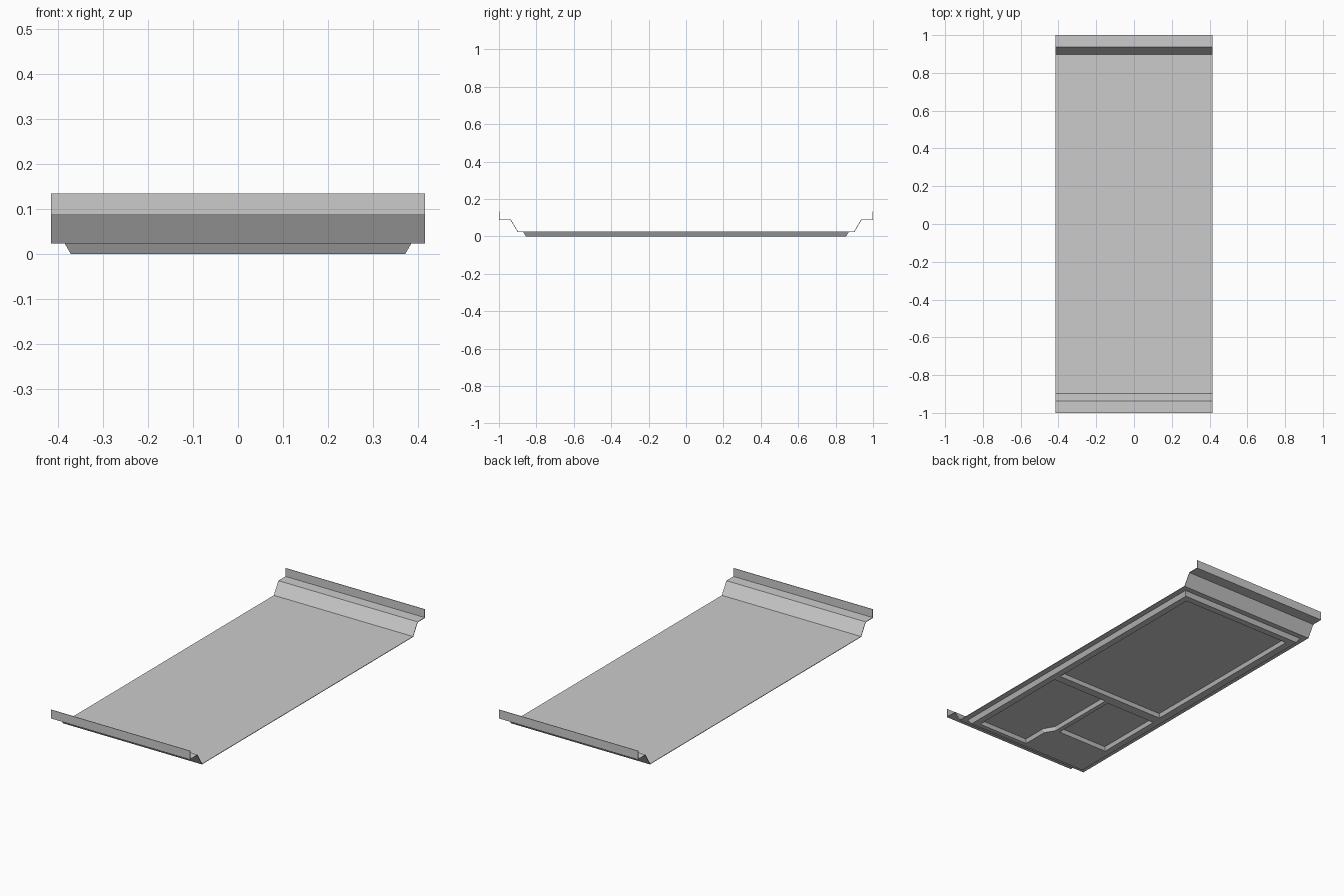
import bpy, bmesh
from mathutils import Vector

if "Cube" in bpy.data.objects:
    bpy.data.objects.remove(bpy.data.objects["Cube"])

HALF_W = 0.415
SHEET_Z = 0.023
THICK = 0.003


def finish(bm, name):
    bmesh.ops.recalc_face_normals(bm, faces=bm.faces[:])
    me = bpy.data.meshes.new(name)
    bm.to_mesh(me)
    bm.free()
    ob = bpy.data.objects.new(name, me)
    bpy.context.collection.objects.link(ob)
    return ob


def inset(pts, d):
    """Mitred inward offset of a counter-clockwise outline."""
    out = []
    for i, p in enumerate(pts):
        p = Vector(p)
        a = (p - Vector(pts[i - 1])).normalized()
        b = (Vector(pts[(i + 1) % len(pts)]) - p).normalized()
        na, nb = Vector((-a.y, a.x)), Vector((-b.y, b.x))
        out.append(p + (na + nb) * d / (1 + na.dot(nb)))
    return out


def rect(x0, x1, y0, y1):
    return [(x0, y0), (x1, y0), (x1, y1), (x0, y1)]


# bent sheet: floor, sloped banks, ledges and upright lips
half = [(0.898, SHEET_Z), (0.937, 0.087), (0.9985, 0.087), (0.9985, 0.134)]
lower = [(-y, z) for y, z in reversed(half)] + half
inner = [(0.896, SHEET_Z + THICK), (0.935, 0.087 + THICK),
         (0.9955, 0.087 + THICK), (0.9955, 0.134)]
upper = [(-y, z) for y, z in reversed(inner)] + inner
# lip outer faces reach exactly y = +-1
lower = [(y * 1.0015, z) for y, z in lower]
upper = [(y * 1.0015, z) for y, z in upper]
profile = lower + upper[::-1]

bm = bmesh.new()
face = bm.faces.new([bm.verts.new((-HALF_W, y, z)) for y, z in profile])
ext = bmesh.ops.extrude_face_region(bm, geom=[face])
moved = [g for g in ext["geom"] if isinstance(g, bmesh.types.BMVert)]
bmesh.ops.translate(bm, verts=moved, vec=(2 * HALF_W, 0, 0))
finish(bm, "bent_sheet")

# pressed underside frame with three sloped recesses
outer = rect(-0.385, 0.385, -0.87, 0.87)
recesses = [
    rect(-0.33, 0.335, -0.19, 0.82),
    rect(-0.335, -0.03, -0.63, -0.245),
    [(0.027, -0.83), (0.335, -0.83), (0.335, -0.235), (-0.005, -0.235),
     (-0.005, -0.63), (0.027, -0.685)],
]

bm = bmesh.new()
rim_edges = []


def ring(pts, z):
    return [bm.verts.new((p[0], p[1], z)) for p in pts]


def sloped_wall(rim, base):
    n = len(rim)
    for i in range(n):
        j = (i + 1) % n
        f = bm.faces.new((rim[i], rim[j], base[j], base[i]))
        rim_edges.append(bm.edges.get((rim[i], rim[j])))
    bm.faces.new(base)


sloped_wall(ring(inset(outer, 0.014), 0), ring(outer, SHEET_Z + 0.001))
for r in recesses:
    sloped_wall(ring(r, 0), ring(inset(r, 0.01), 0.018))
bmesh.ops.triangle_fill(bm, use_beauty=True, use_dissolve=False,
                        edges=rim_edges, normal=(0, 0, -1))
finish(bm, "underside_frame")
